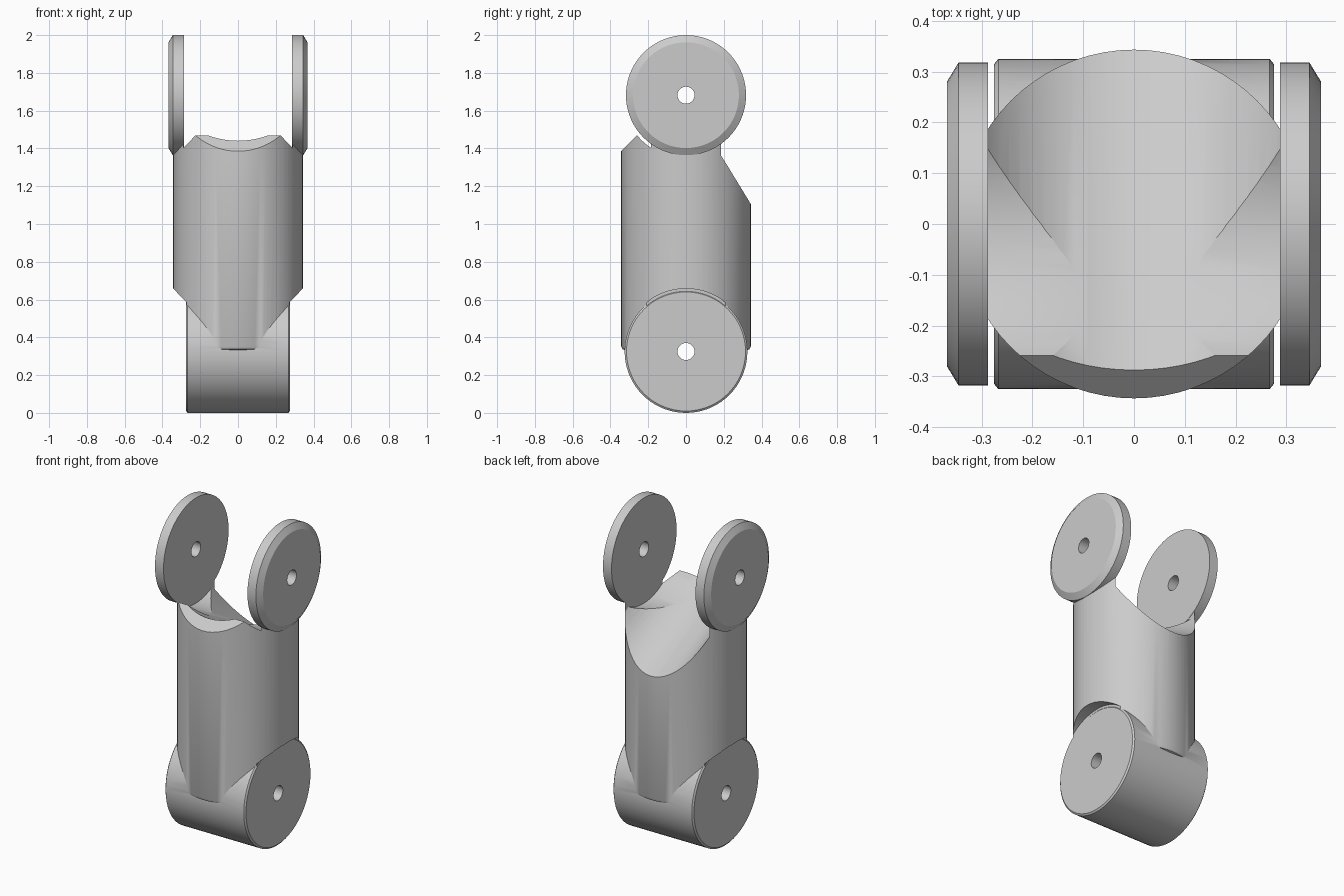
import bpy, bmesh, math
from mathutils import Matrix, Vector

if "Cube" in bpy.data.objects:
    bpy.data.objects.remove(bpy.data.objects["Cube"])

SEG = 72
LOW, HIGH = 0.325, 1.682          # heights of the two pivot axes


def lathe(name, profile, loc=(0, 0, 0), axis=(0, 0, 1)):
    """Revolve (radius, distance along axis) points into a closed solid."""
    bm = bmesh.new()
    rings = []
    for r, h in profile:
        rings.append([bm.verts.new((r * math.cos(2 * math.pi * i / SEG),
                                    r * math.sin(2 * math.pi * i / SEG), h))
                      for i in range(SEG)])
    for a, b in zip(rings, rings[1:]):
        for i in range(SEG):
            j = (i + 1) % SEG
            bm.faces.new((a[i], a[j], b[j], b[i]))
    bm.faces.new(rings[0][::-1])
    bm.faces.new(rings[-1])
    rot = Vector((0, 0, 1)).rotation_difference(Vector(axis)).to_matrix().to_4x4()
    bm.transform(Matrix.Translation(loc) @ rot)
    bmesh.ops.recalc_face_normals(bm, faces=bm.faces)
    return to_object(name, bm)


def box(name, size, loc, tilt=0):
    bm = bmesh.new()
    bmesh.ops.create_cube(bm, size=1)
    bm.transform(Matrix.Translation(loc) @ Matrix.Rotation(tilt, 4, 'X')
                 @ Matrix.Diagonal((*size, 1)))
    return to_object(name, bm)


def to_object(name, bm):
    me = bpy.data.meshes.new(name)
    bm.to_mesh(me)
    bm.free()
    ob = bpy.data.objects.new(name, me)
    bpy.context.collection.objects.link(ob)
    return ob


def combine(target, tool, operation):
    """Apply a boolean and remove the tool object."""
    mod = target.modifiers.new(operation, 'BOOLEAN')
    mod.operation, mod.solver, mod.object = operation, 'EXACT', tool
    bpy.context.view_layer.objects.active = target
    bpy.ops.object.modifier_apply(modifier=mod.name)
    bpy.data.objects.remove(tool)


def rod(name, r, x0, x1, z):
    return lathe(name, [(r, x0), (r, x1)], (0, 0, z), (1, 0, 0))


# Upright round body with a softened lower rim
body = lathe("joint_segment", [(0.322, 0.332), (0.336, 0.337), (0.343, 0.352),
                               (0.343, 1.48)])

# Sloped front lip at the top
combine(body, box("lip_cutter", (1, 1, 1), (0, -0.343 - 0.3536, 1.385 + 0.3536),
                  math.radians(45)), 'DIFFERENCE')

# Scoops between the fork arms: straight barrel clearance and folded-back clearance
combine(body, rod("barrel_scoop", 0.335, -0.289, 0.289, HIGH), 'DIFFERENCE')
fold = math.radians(62)
scoop = lathe("fold_scoop", [(0.348, -1), (0.348, 1)], (0, 0, HIGH),
              (0, math.sin(fold), -math.cos(fold)))
combine(scoop, box("scoop_limit", (0.578, 4, 4), (0, 0, HIGH)), 'INTERSECT')
combine(body, scoop, 'DIFFERENCE')

# Clearance outside both ends of the lower barrel
for x0, x1 in ((-0.5, -0.272), (0.272, 0.5)):
    combine(body, rod("side_clearance", 0.333, x0, x1, LOW), 'DIFFERENCE')

# Lower barrel with eased edges
combine(body, lathe("lower_barrel", [(0.315, -0.275), (0.325, -0.267),
                                     (0.325, 0.267), (0.315, 0.275)],
                    (0, 0, LOW), (1, 0, 0)), 'UNION')

# Upper fork discs, chamfered on the outside
for side in (-1, 1):
    combine(body, lathe("fork_disc", [(0.318, 0.287), (0.318, 0.345), (0.28, 0.368)],
                        (0, 0, HIGH), (side, 0, 0.00001)), 'UNION')

# Pin holes through both joints
for z in (LOW, HIGH):
    combine(body, rod("pin_hole", 0.045, -0.6, 0.6, z), 'DIFFERENCE')

# Smooth curves, crisp edges
bpy.ops.object.select_all(action='DESELECT')
body.select_set(True)
bpy.context.view_layer.objects.active = body
bpy.ops.object.shade_smooth_by_angle(angle=math.radians(25))
